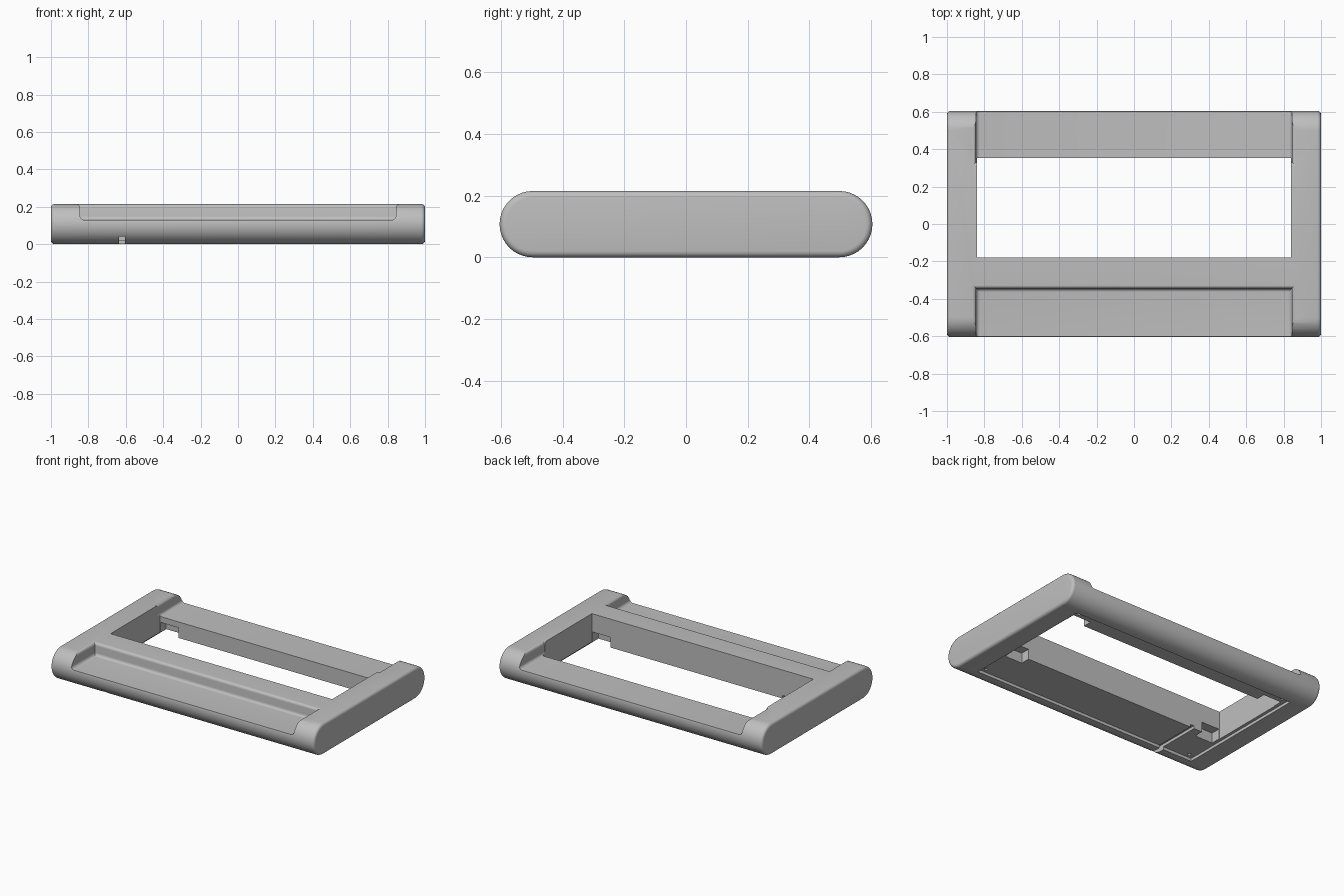
import bpy, bmesh
from math import pi, sin, cos

cube = bpy.data.objects.get("Cube")
if cube:
    bpy.data.objects.remove(cube, do_unlink=True)

HEIGHT = 0.215
RADIUS = HEIGHT / 2
FLAT = 0.4975      # half length of the flat part of the side profile
OPEN_X = 0.84      # half width of the window opening
FILLET = 0.02
STEPS = 5

plastic = bpy.data.materials.new("grey plastic")
plastic.use_nodes = True
plastic.diffuse_color = (0.52, 0.52, 0.52, 1)
plastic.node_tree.nodes["Principled BSDF"].inputs["Base Color"].default_value = (0.52, 0.52, 0.52, 1)


def loft(name, rings):
    """Skin a list of equal-length point rings and cap both ends."""
    bm = bmesh.new()
    loops = [[bm.verts.new(p) for p in ring] for ring in rings]
    n = len(loops[0])
    for a, b in zip(loops, loops[1:]):
        for i in range(n):
            j = (i + 1) % n
            bm.faces.new((a[i], a[j], b[j], b[i]))
    bm.faces.new(loops[0])
    bm.faces.new(loops[-1])
    bmesh.ops.recalc_face_normals(bm, faces=bm.faces)
    mesh = bpy.data.meshes.new(name)
    bm.to_mesh(mesh)
    bm.free()
    mesh.materials.append(plastic)
    obj = bpy.data.objects.new(name, mesh)
    bpy.context.collection.objects.link(obj)
    return obj


def rect(x0, x1, y0, y1, z, grow=0):
    x0, x1, y0, y1 = x0 - grow, x1 + grow, y0 - grow, y1 + grow
    return [(x0, y0, z), (x1, y0, z), (x1, y1, z), (x0, y1, z)]


def box(name, x0, x1, y0, y1, z0, z1):
    return loft(name, [rect(x0, x1, y0, y1, z) for z in (z0, z1)])


def stadium(x, inset):
    """Rounded side profile in the y-z plane."""
    r, ring = RADIUS - inset, []
    for side, start in ((1, -pi / 2), (-1, pi / 2)):
        for i in range(21):
            a = start + pi * i / 20
            ring.append((x, side * FLAT + r * cos(a), RADIUS + r * sin(a)))
    return ring


def step_cutter(name, y0, y1, floor):
    """Recess with a rounded foot and a softened upper rim."""
    rings = []
    for i in range(STEPS + 1):
        a = pi / 2 * i / STEPS
        rings.append((floor + FILLET * (1 - cos(a)), -FILLET * (1 - sin(a))))
    for i in range(STEPS + 1):
        a = pi / 2 * i / STEPS
        rings.append((HEIGHT - FILLET * (1 - sin(a)), FILLET * (1 - cos(a))))
    rings.append((HEIGHT + 0.1, FILLET))
    x = OPEN_X + 0.004
    return loft(name, [rect(-x, x, y0, y1, z, g) for z, g in rings])


# Main frame with rounded end edges
left_rim = []
for i in range(STEPS + 1):
    a = pi / 2 * i / STEPS
    left_rim.append((-1 + FILLET * (1 - sin(a)), FILLET * (1 - cos(a))))
stations = list(reversed(left_rim))
stations = sorted(stations + [(-x, inset) for x, inset in stations])
frame = loft("frame", [stadium(x, inset) for x, inset in stations])

# Window opening, front and rear steps, shallow underside recess
cutters = [
    box("window_cutter", -OPEN_X, OPEN_X, -0.18, 0.353, -0.1, 0.4),
    step_cutter("front_step_cutter", -0.8, -0.345, 0.13),
    step_cutter("rear_step_cutter", 0.33, 0.8, 0.13),
    box("underside_cutter", -0.86, 0.86, -0.475, 0.475, -0.1, 0.02),
    box("cable_channel_cutter", -0.635, -0.605, -0.8, -0.1, -0.1, 0.04),
]

# Corner pockets and screw holes
for sx in (-1, 1):
    xa, xb = sorted((sx * 0.7, sx * 0.836))
    cutters.append(box("front_pocket_cutter", xa, xb, -0.245, -0.1, -0.1, 0.09))
    cutters.append(box("rear_pocket_cutter", xa, xb, 0.3, 0.415, -0.1, 0.09))
    for sy in (-1, 1):
        ring = [(sx * 0.82 + 0.011 * cos(pi * i / 6), sy * 0.445 + 0.011 * sin(pi * i / 6)) for i in range(12)]
        cutters.append(loft("screw_hole_cutter", [[(x, y, z) for x, y in ring] for z in (-0.1, 0.07)]))

bpy.context.view_layer.objects.active = frame
for cutter in cutters:
    cutter.hide_render = True
    mod = frame.modifiers.new(cutter.name, "BOOLEAN")
    mod.operation = "DIFFERENCE"
    mod.solver = "EXACT"
    mod.object = cutter
    bpy.ops.object.modifier_apply(modifier=mod.name)
    bpy.data.objects.remove(cutter, do_unlink=True)

bpy.ops.object.select_all(action="DESELECT")
frame.select_set(True)
bpy.ops.object.shade_smooth_by_angle(angle=pi / 6)
